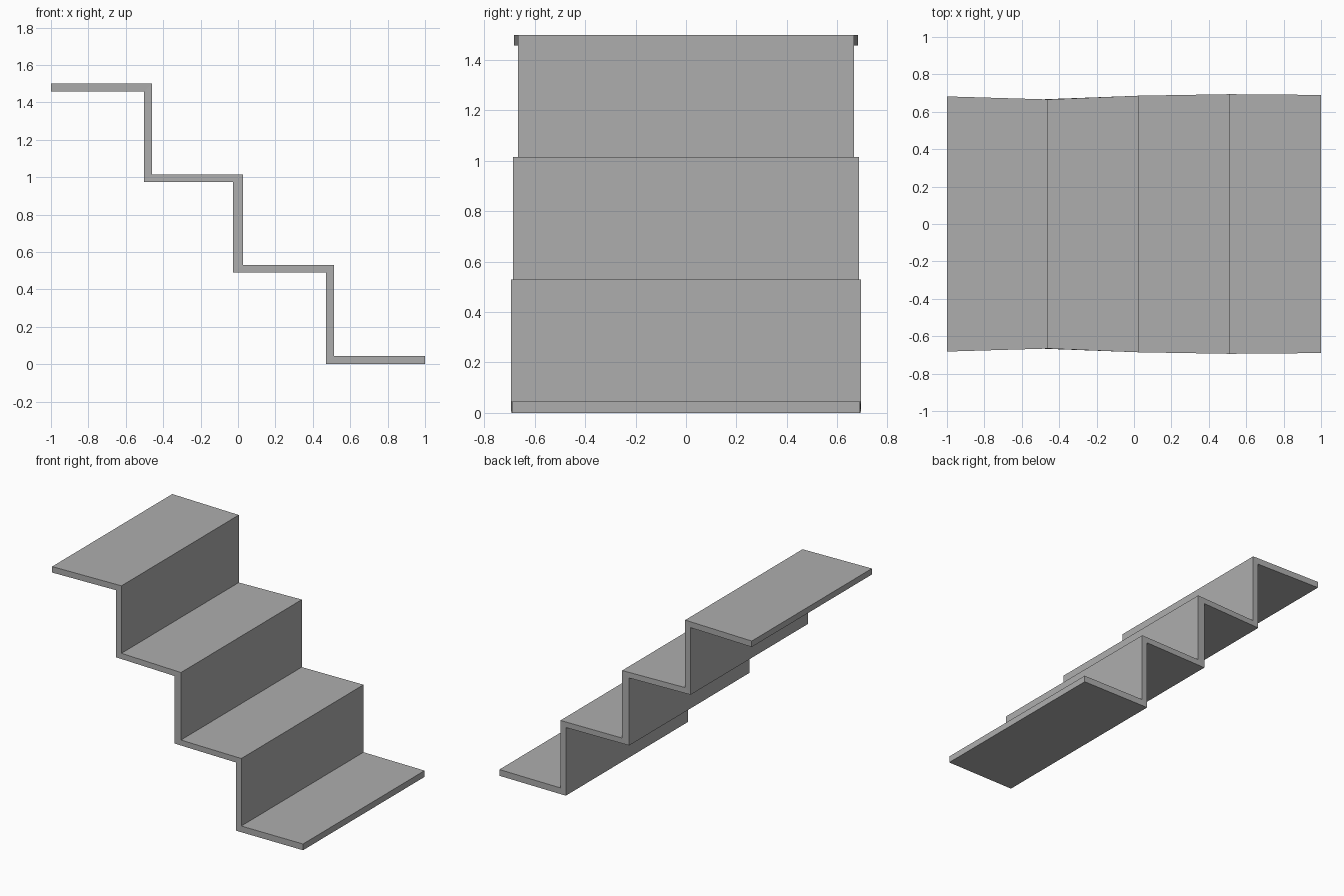
import bpy
import bmesh

cube = bpy.data.objects.get("Cube")
if cube:
    bpy.data.objects.remove(cube, do_unlink=True)

# Plain grey material
grey = bpy.data.materials.new("plain_grey")
grey.use_nodes = True
colour = (0.42, 0.42, 0.42, 1)
grey.diffuse_color = colour
grey.node_tree.nodes["Principled BSDF"].inputs["Base Color"].default_value = colour

# Folded profile: matching corners of the upper and lower skin, (x, z)
upper = [(-1, 1.5), (-0.46, 1.5), (-0.46, 1.015), (0.027, 1.015),
         (0.027, 0.53), (0.512, 0.53), (0.512, 0.045), (1, 0.045)]
lower = [(-1, 1.457), (-0.503, 1.457), (-0.503, 0.975), (-0.027, 0.975),
         (-0.027, 0.49), (0.47, 0.49), (0.47, 0), (1, 0)]

# Gently varying half width along the flight, (x, half width)
widths = [(-1, 0.682), (-0.503, 0.666), (-0.46, 0.666), (0.027, 0.686),
          (0.512, 0.694), (1, 0.69)]


def half_width(x):
    for (x0, w0), (x1, w1) in zip(widths, widths[1:]):
        if x <= x1:
            return w0 + (w1 - w0) * (x - x0) / (x1 - x0)
    return widths[-1][1]


bm = bmesh.new()


def rail(points, side):
    return [bm.verts.new((x, side * half_width(x), z)) for x, z in points]


# Four rails run down the flight; each step of the loft is one tread or riser
rails = [rail(upper, -1), rail(upper, 1), rail(lower, 1), rail(lower, -1)]
for i in range(len(upper) - 1):
    for a, b in zip(rails, rails[1:] + rails[:1]):
        bm.faces.new((a[i], b[i], b[i + 1], a[i + 1]))
for end in (0, -1):
    bm.faces.new([r[end] for r in rails])
bmesh.ops.recalc_face_normals(bm, faces=bm.faces)

# Staircase object
mesh = bpy.data.meshes.new("folded_staircase")
bm.to_mesh(mesh)
bm.free()
mesh.materials.append(grey)
stairs = bpy.data.objects.new("folded_staircase", mesh)
bpy.context.collection.objects.link(stairs)
